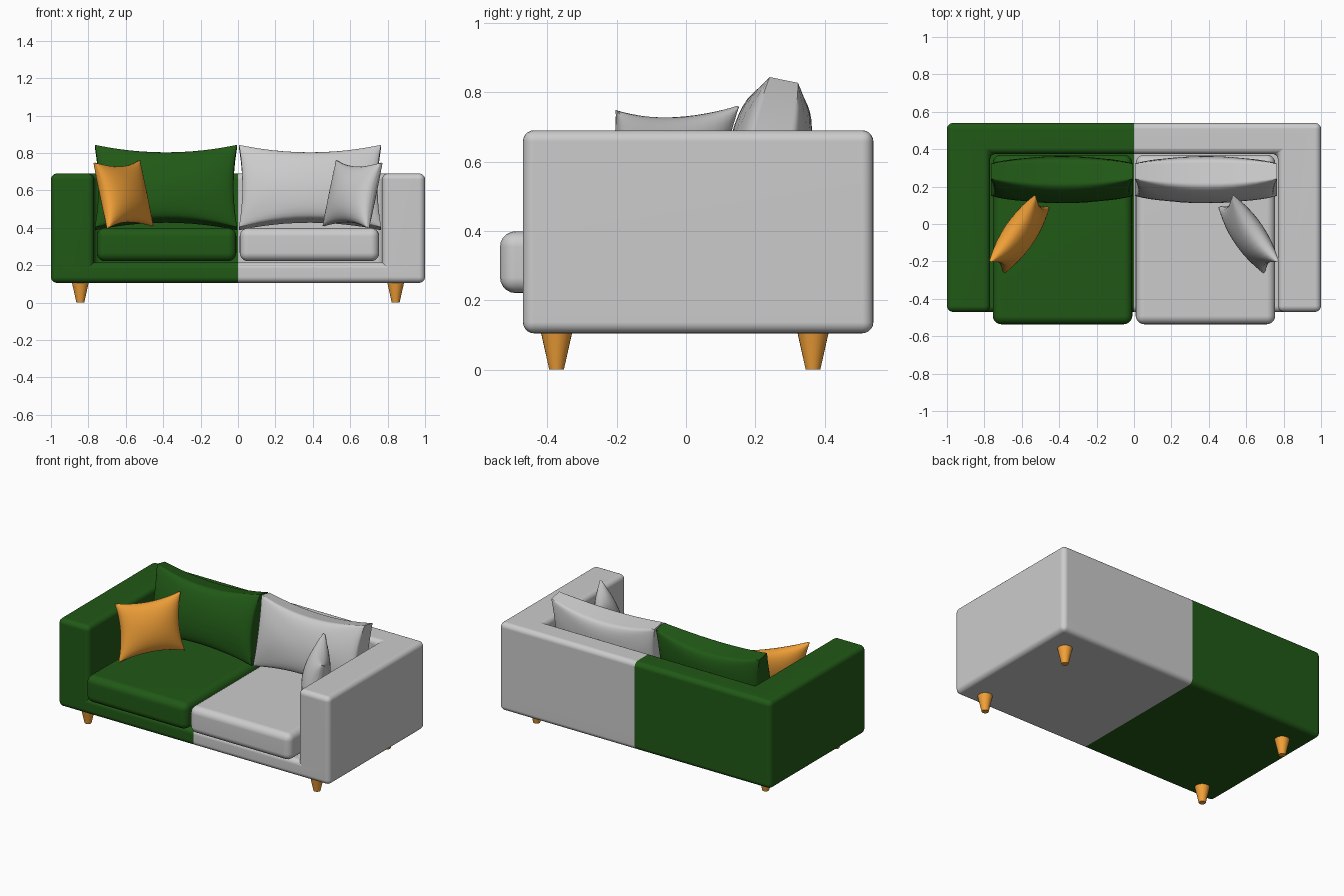
import bpy, bmesh, math
from mathutils import Vector

if "Cube" in bpy.data.objects:
    bpy.data.objects.remove(bpy.data.objects["Cube"])


def material(name, rgb):
    m = bpy.data.materials.new(name)
    m.diffuse_color = (*rgb, 1)
    m.use_nodes = True
    m.node_tree.nodes["Principled BSDF"].inputs["Base Color"].default_value = m.diffuse_color
    return m


GREEN = material("green_fabric", (0.015, 0.1, 0.008))
ORANGE = material("orange", (0.9, 0.36, 0.04))


def finish(bm, name, side, mat=None, weighted=False):
    """Mirror to the wanted side, make the object and smooth it."""
    for v in bm.verts:
        v.co.x *= side
    if side < 0:
        bmesh.ops.reverse_faces(bm, faces=bm.faces[:])
    me = bpy.data.meshes.new(name)
    bm.to_mesh(me)
    bm.free()
    ob = bpy.data.objects.new(name, me)
    bpy.context.collection.objects.link(ob)
    if mat:
        me.materials.append(mat)
    bpy.ops.object.select_all(action='DESELECT')
    ob.select_set(True)
    bpy.context.view_layer.objects.active = ob
    bpy.ops.object.shade_smooth_by_angle(angle=math.radians(40))
    if weighted:
        ob.modifiers.new("weighted", 'WEIGHTED_NORMAL').keep_sharp = True
    return ob


def round_edges(bm, width):
    edges = [e for e in bm.edges
             if len(e.link_faces) == 2 and e.calc_face_angle() > 0.5]
    bmesh.ops.bevel(bm, geom=edges, offset=width, segments=5, profile=0.5,
                    affect='EDGES', clamp_overlap=True)


def raise_faces(bm, faces, height):
    ext = bmesh.ops.extrude_face_region(bm, geom=faces)["geom"]
    verts = [g for g in ext if isinstance(g, bmesh.types.BMVert)]
    bmesh.ops.translate(bm, verts=verts, vec=(0, 0, height))
    return [g for g in ext if isinstance(g, bmesh.types.BMFace)]


def frame(side, name, mat):
    # base, arm and half of the back in one piece, open at the middle
    bm = bmesh.new()
    grid = [[bm.verts.new((x, y, 0.105)) for y in (-0.47, 0.375, 0.54)]
            for x in (0, 0.77, 1)]
    cells = [bm.faces.new((grid[i][j], grid[i + 1][j],
                           grid[i + 1][j + 1], grid[i][j + 1]))
             for i in (0, 1) for j in (0, 1)]
    top = raise_faces(bm, cells, 0.11)
    walls = [f for f in top if f.calc_center_median().x > 0.77
             or f.calc_center_median().y > 0.375]
    raise_faces(bm, walls, 0.475)
    bmesh.ops.recalc_face_normals(bm, faces=bm.faces[:])
    inner = [f for f in bm.faces if all(abs(v.co.x) < 1e-5 for v in f.verts)]
    bmesh.ops.delete(bm, geom=inner, context='FACES')
    bmesh.ops.dissolve_limit(bm, angle_limit=0.02, verts=bm.verts[:],
                             edges=bm.edges[:])
    round_edges(bm, 0.032)
    finish(bm, name, side, mat, True)


def seat(side, name, mat):
    bm = bmesh.new()
    bmesh.ops.create_cube(bm, size=1)
    for v in bm.verts:
        v.co = Vector((0.382 + v.co.x * 0.746, -0.083 + v.co.y * 0.906,
                       0.31 + v.co.z * 0.178))
    round_edges(bm, 0.045)
    finish(bm, name, side, mat, True)


def cushion(side, name, mat, centre, u, v, edge, mid_edge, bulge, pinch_u, pinch_v):
    """Stuffed pillow: half axes u and v, pulled-in sides and a domed middle."""
    c, u, v = Vector(centre), Vector(u), Vector(v)
    n = v.cross(u).normalized()
    bm = bmesh.new()
    bmesh.ops.create_cube(bm, size=2)
    bmesh.ops.subdivide_edges(bm, edges=bm.edges[:], cuts=15, use_grid_fill=True)
    for p in bm.verts:
        s, t = math.sin(p.co.x * math.pi / 2), math.sin(p.co.z * math.pi / 2)
        a, b = max(0, 1 - s * s), max(0, 1 - t * t)
        h = edge + mid_edge * max(a, b) + bulge * math.sqrt(a * b)
        p.co = (c + u * s * (1 - pinch_u * b) + v * t * (1 - pinch_v * a)
                + n * p.co.y * h)
    bmesh.ops.recalc_face_normals(bm, faces=bm.faces[:])
    finish(bm, name, side, mat)


def leg(side, name, y):
    bm = bmesh.new()
    bmesh.ops.create_cone(bm, cap_ends=True, segments=24,
                          radius1=0.021, radius2=0.045, depth=0.107)
    bmesh.ops.translate(bm, verts=bm.verts[:], vec=(0.843, y, 0.0535))
    finish(bm, name, side, ORANGE)


# left half is green with an orange pillow, right half is plain
for side, word, fabric, accent in ((-1, "left", GREEN, ORANGE), (1, "right", None, None)):
    frame(side, word + "_frame", fabric)
    seat(side, word + "_seat_cushion", fabric)
    cushion(side, word + "_back_cushion", fabric, (0.385, 0.237, 0.615),
            (0.38, 0, 0), (0, 0.045, 0.22), 0.042, 0.018, 0.058, 0.05, 0.2)
    cushion(side, word + "_throw_pillow", accent, (0.6125, -0.055, 0.578),
            (0.12, -0.175, -0.006), (0.036, 0.03, 0.175), 0.006, 0.0, 0.075, 0.13, 0.16)
    leg(side, word + "_front_leg", -0.373)
    leg(side, word + "_back_leg", 0.366)
